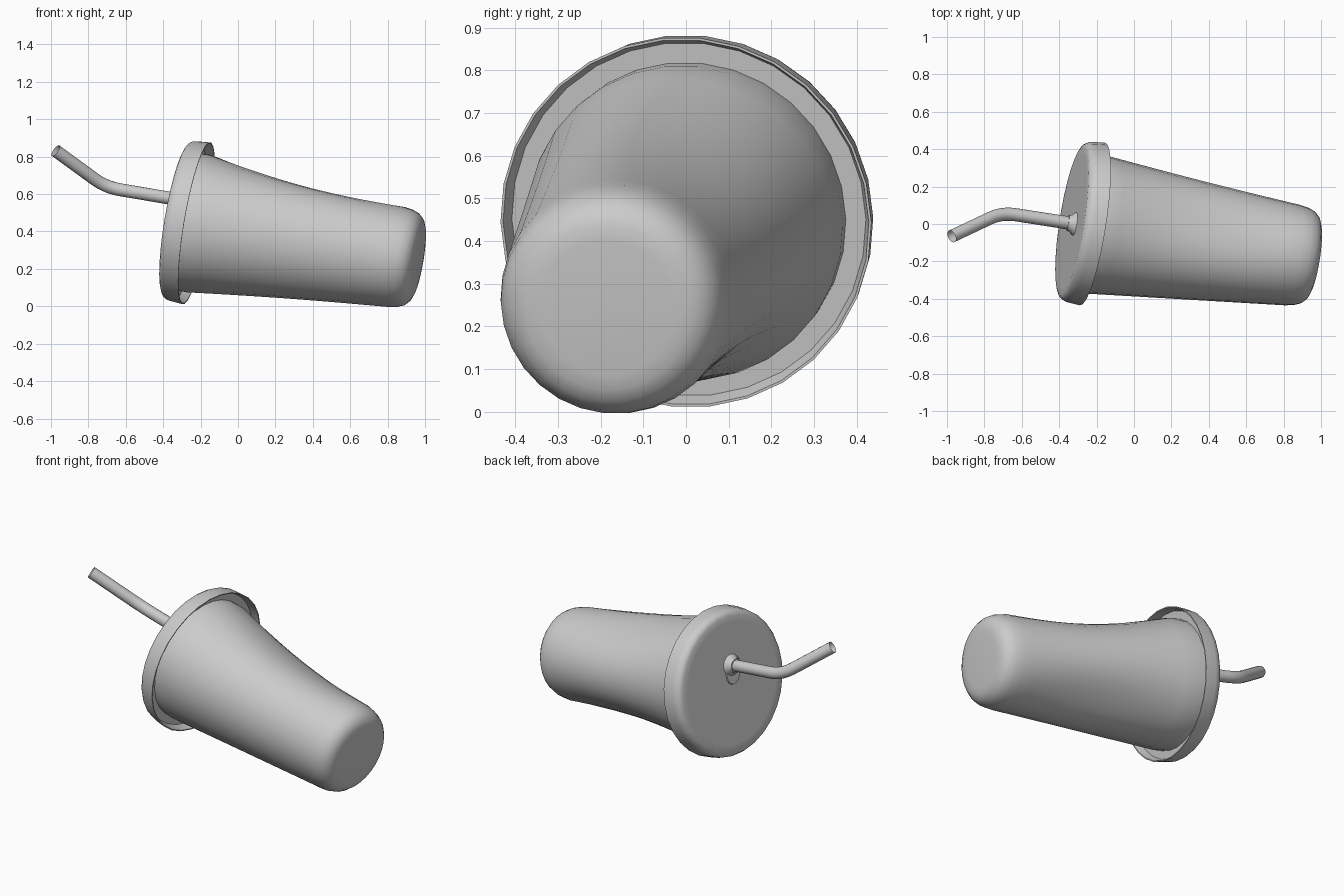
import bpy, bmesh, math
from mathutils import Vector

cube = bpy.data.objects.get("Cube")
if cube:
    bpy.data.objects.remove(cube, do_unlink=True)

# One plain grey for everything
grey = bpy.data.materials.new("plain grey")
grey.use_nodes = True
grey.diffuse_color = (0.6, 0.6, 0.6, 1)
grey.node_tree.nodes["Principled BSDF"].inputs["Base Color"].default_value = grey.diffuse_color

# Tilted cup frame: origin at the mouth, axis runs toward the cup's base
ORIGIN = Vector((-0.21, -0.002, 0.442))
AXIS = Vector((0.977, -0.152, -0.165)).normalized()
UP = (Vector((0, 0, 1)) - AXIS * AXIS.z).normalized()
SIDE = AXIS.cross(UP) * -1
if SIDE.y < 0:
    SIDE = -SIDE
SEGMENTS = 30


def finish(obj, angle):
    obj.data.materials.append(grey)
    bpy.ops.object.select_all(action='DESELECT')
    obj.select_set(True)
    bpy.context.view_layer.objects.active = obj
    bpy.ops.object.shade_smooth_by_angle(angle=math.radians(angle))


def lathe(name, profile, centre=ORIGIN, segments=SEGMENTS, dent=None, angle=40):
    """Spin (distance along axis, radius) points; dent trims the radius by direction."""
    bm = bmesh.new()
    rings = []
    for s, r in profile:
        ring = []
        for i in range(segments):
            a = math.tau * (i + 0.5) / segments
            rr = r - (dent(s, a) if dent else 0)
            ring.append(bm.verts.new(centre + AXIS * s + (UP * math.cos(a) + SIDE * math.sin(a)) * rr))
        rings.append(ring)
    for lower, upper in zip(rings, rings[1:]):
        for i in range(segments):
            j = (i + 1) % segments
            bm.faces.new((lower[i], lower[j], upper[j], upper[i]))
    bm.faces.new(rings[0])
    bm.faces.new(rings[-1])
    bmesh.ops.recalc_face_normals(bm, faces=bm.faces)
    mesh = bpy.data.meshes.new(name)
    bm.to_mesh(mesh)
    bm.free()
    obj = bpy.data.objects.new(name, mesh)
    bpy.context.collection.objects.link(obj)
    finish(obj, angle)


# Cup: tapering body squeezed in at two places, with a rounded base
WALL = 1.08


def squeeze(s, a):
    if not 0 < s < WALL:
        return 0
    deg = math.degrees(a)

    def bump(middle, width):
        d = (deg - middle + 180) % 360 - 180
        return math.exp(-0.5 * (d / width) ** 2)
    return math.sin(math.pi * s / WALL) * (0.047 * bump(22, 30) + 0.032 * bump(145, 22))


STEPS = 14
wall = [(WALL * k / STEPS, 0.374 - 0.102 * k / STEPS) for k in range(STEPS + 1)]
base = [(1.13, 0.264), (1.165, 0.25), (1.19, 0.226), (1.202, 0.196), (1.206, 0.16)]
lathe("cup", [(-0.07, 0.372)] + wall + base, dent=squeeze, angle=60)

# Lid: disc with a bevelled outer edge and a hollow skirt around the cup's mouth
lathe("lid", [(-0.125, 0.36), (-0.125, 0.4), (-0.118, 0.417), (-0.1, 0.43), (-0.08, 0.434),
              (-0.012, 0.44), (-0.012, 0.434), (-0.058, 0.42), (-0.058, 0.34)])

# Oval plate and collar where the straw enters the lid
hole = ORIGIN + UP * 0.109 - SIDE * 0.014
lathe("straw_plate", [(-0.12, 0.055), (-0.132, 0.05)], centre=hole - UP * 0.03, segments=20,
      dent=lambda s, a: -0.035 * math.cos(a) ** 2)
lathe("straw_collar", [(-0.12, 0.066), (-0.135, 0.06), (-0.145, 0.047), (-0.165, 0.042)],
      centre=hole, segments=16)

# Straw: open bent tube following a rounded elbow
start = hole - AXIS * 0.1
elbow = hole - AXIS * 0.525
tip = Vector((-0.975, -0.066, 0.832))
before = elbow + AXIS * 0.08
after = elbow + (tip - elbow).normalized() * 0.08
arc = [before.lerp(elbow, t).lerp(elbow.lerp(after, t), t) for t in (0, 0.2, 0.4, 0.6, 0.8, 1)]
path = [start] + arc + [tip]
curve = bpy.data.curves.new("straw", 'CURVE')
curve.dimensions = '3D'
curve.bevel_depth = 0.035
curve.bevel_resolution = 5
spline = curve.splines.new('POLY')
spline.points.add(len(path) - 1)
for point, co in zip(spline.points, path):
    point.co = (*co, 1)
straw = bpy.data.objects.new("straw", curve)
bpy.context.collection.objects.link(straw)
bpy.ops.object.select_all(action='DESELECT')
straw.select_set(True)
bpy.context.view_layer.objects.active = straw
bpy.ops.object.convert(target='MESH')
finish(bpy.context.view_layer.objects.active, 60)
